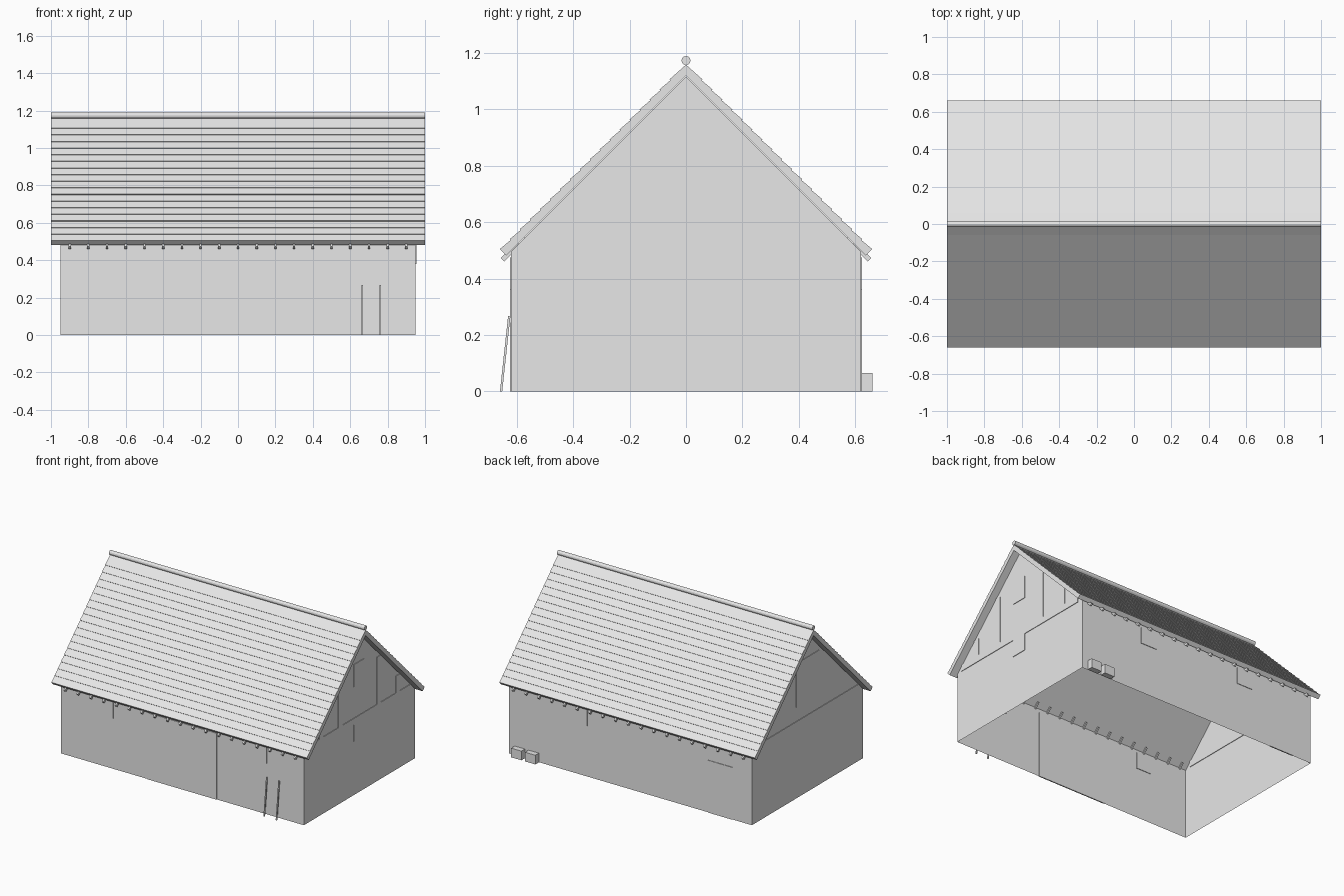
import bpy, bmesh, math

if "Cube" in bpy.data.objects:
    bpy.data.objects.remove(bpy.data.objects["Cube"])

grey = bpy.data.materials.new("light_grey")
grey.diffuse_color = (0.8, 0.8, 0.8, 1)
grey.use_nodes = True
grey.node_tree.nodes["Principled BSDF"].inputs["Base Color"].default_value = grey.diffuse_color
R2 = math.sqrt(2)
HX, HY, WALL, APEX = 0.95, 0.62, 0.495, 1.115   # wall half sizes, eave and gable height
T = 0.004                                       # how far trim stands proud


def make(name, bm):
    bmesh.ops.recalc_face_normals(bm, faces=bm.faces[:])
    me = bpy.data.meshes.new(name)
    bm.to_mesh(me)
    bm.free()
    me.materials.append(grey)
    ob = bpy.data.objects.new(name, me)
    bpy.context.collection.objects.link(ob)
    return ob


def prism(name, profile, spans):
    """Extrude a (y, z) profile along x over each (x0, x1) span."""
    bm = bmesh.new()
    for x0, x1 in spans:
        a = [bm.verts.new((x0, y, z)) for y, z in profile]
        b = [bm.verts.new((x1, y, z)) for y, z in profile]
        bm.faces.new(a)
        bm.faces.new(b[::-1])
        for i in range(len(a)):
            j = (i + 1) % len(a)
            bm.faces.new((a[i], b[i], b[j], a[j]))
    return make(name, bm)


def box(name, x, y, z):
    return prism(name, [(y[0], z[0]), (y[1], z[0]), (y[1], z[1]), (y[0], z[1])], [x])


def wall_panel(name, side, x, z):
    """Thin panel on the front (-1) or back (1) wall."""
    return box(name, x, (side * HY - T, side * HY + T), z)


def gable_panel(name, side, y, z):
    """Thin panel on the left (-1) or right (1) gable wall."""
    return box(name, (side * HX - T, side * HX + T), y, z)


# Wall shell, open underneath and under the roof
bm = bmesh.new()
outline = [(-HY, 0), (HY, 0), (HY, WALL), (0, APEX), (-HY, WALL)]
l = [bm.verts.new((-HX, y, z)) for y, z in outline]
r = [bm.verts.new((HX, y, z)) for y, z in outline]
bm.faces.new(l[::-1])
bm.faces.new(r)
bm.faces.new((l[1], l[2], r[2], r[1]))
bm.faces.new((l[4], l[0], r[0], r[4]))
make("walls", bm)


# Roof: s runs down the 45 degree slope, t is height above its underside
def slope(s, t, side):
    return (side * (s + t) / R2, 1.119 + (t - s) / R2)


COURSES, EAVE, LOW, HIGH = 18, 0.901, 0.028, 0.0325
step = EAVE / COURSES
for side, word in ((-1, "front"), (1, "back")):
    pts = [slope(0, 0, side), slope(-LOW, LOW, side)]
    for k in range(COURSES):
        if k:
            pts.append(slope(k * step, LOW, side))
        pts.append(slope((k + 1) * step, HIGH, side))
    pts.append(slope(EAVE, 0, side))
    prism(word + "_roof_courses", pts, [(-1, 1)])
    # Rafter tails under the eave
    tail = [slope(s, t, side) for s, t in ((0.84, 0.008), (0.921, 0.008), (0.921, -0.010), (0.84, -0.010))]
    prism(word + "_rafter_tails", tail,
          [(i / 10 - 0.006, i / 10 + 0.006) for i in range(-9, 10)])

# Ridge roll
roll = [(0.016 * math.cos(i * math.pi / 6), 1.173 + 0.016 * math.sin(i * math.pi / 6)) for i in range(12)]
ridge = prism("ridge_roll", roll, [(-1, 1)])

# Gable timbers
for side, word in ((-1, "left"), (1, "right")):
    gable_panel(word + "_gable_rail", side, (-HY + 0.045, HY - 0.045), (0.5, 0.545))
for y in (-0.428, -0.214, 0.214, 0.428):
    gable_panel("right_gable_stud", 1, (y - 0.022, y + 0.022), (0.545, APEX - abs(y) - 0.022))
gable_panel("right_gable_window", 1, (-0.065, 0.05), (0.765, 0.925))
gable_panel("right_wall_window", 1, (-0.065, 0.05), (0.38, 0.51))
gable_panel("left_gable_hatch", -1, (-0.13, 0.125), (0.645, 0.955))

# Doors and windows of the long walls
wall_panel("barn_door", -1, (-0.27, 0.27), (0, 0.47))
wall_panel("back_door", 1, (-0.80, -0.61), (0, 0.37))
for x in (-0.6, 0.6):
    wall_panel("front_window", -1, (x - 0.06, x + 0.06), (0.36, 0.475))
for x in (-0.4, 0.4):
    wall_panel("back_window", 1, (x - 0.063, x + 0.063), (0.36, 0.475))

# Two poles leaning on the front wall
prism("leaning_poles", [(-0.66, 0), (-0.652, 0), (-0.623, 0.265), (-0.631, 0.268)],
      [(0.661, 0.669), (0.757, 0.765)])

# Crates behind the barn
for x in (0.757, 0.866):
    box("crate", (x - 0.04, x + 0.04), (0.622, 0.661), (0, 0.065))
